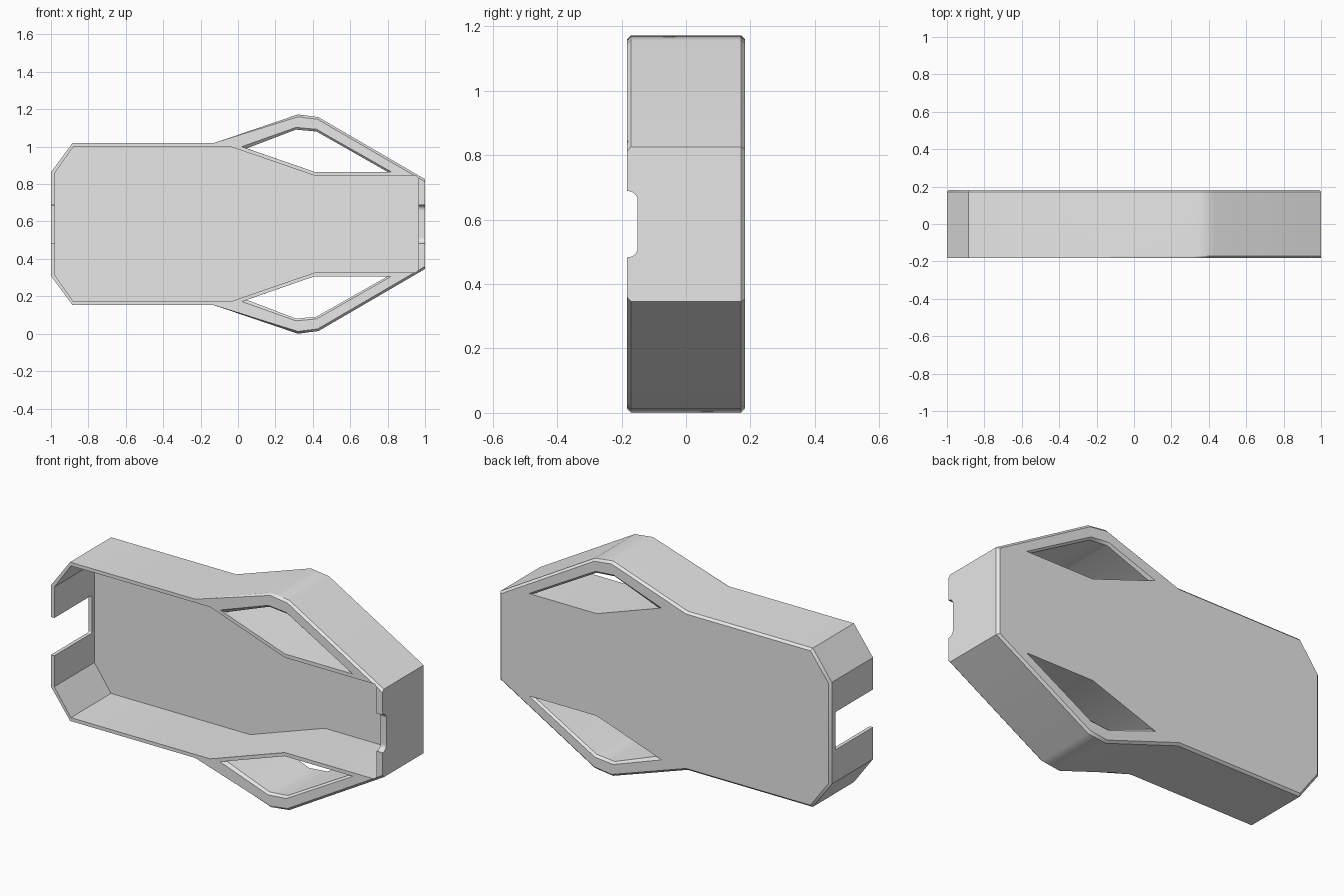
import bpy, bmesh, math
from mathutils import Vector, Matrix

MID = 0.586      # height of the mirror plane
HALF = 0.183     # half of the depth
CHAMFER = 0.012

default = bpy.data.objects.get("Cube")
if default:
    bpy.data.objects.remove(default, do_unlink=True)

grey = bpy.data.materials.new("light grey plastic")
grey.use_nodes = True
grey.diffuse_color = (0.8, 0.8, 0.8, 1)
grey.node_tree.nodes["Principled BSDF"].inputs["Base Color"].default_value = (0.8, 0.8, 0.8, 1)


def mirrored(half):
    """Close an upper half outline with its reflection."""
    return half + [(x, -z) for x, z in reversed(half)]


def loft(rings):
    """Solid through (y, outline) rings with capped ends."""
    bm = bmesh.new()
    loops = [[bm.verts.new((x, y, z + MID)) for x, z in pts] for y, pts in rings]
    n = len(loops[0])
    for a, b in zip(loops, loops[1:]):
        for i in range(n):
            j = (i + 1) % n
            bm.faces.new((a[i], a[j], b[j], b[i]))
    bm.faces.new(loops[0])
    bm.faces.new(list(reversed(loops[-1])))
    bmesh.ops.recalc_face_normals(bm, faces=bm.faces)
    return bm


def finish(bm, name):
    mesh = bpy.data.meshes.new(name)
    bm.to_mesh(mesh)
    bm.free()
    mesh.materials.append(grey)
    obj = bpy.data.objects.new(name, mesh)
    bpy.context.collection.objects.link(obj)
    return obj


def notch(name, x, y_end, radius):
    """Rounded cutter reaching from the open front to y_end."""
    y_start = -HALF - 0.1
    bm = bmesh.new()
    size = Vector((0.12, y_end - y_start, 0.206))
    bmesh.ops.create_cube(bm, size=1, matrix=Matrix.Translation(
        (x, (y_start + y_end) / 2, MID)) @ Matrix.Diagonal((*size, 1)))
    edges = [e for e in bm.edges
             if abs((e.verts[0].co - e.verts[1].co).x) > 0.1 and e.verts[0].co.y > y_end - 0.01]
    bmesh.ops.bevel(bm, geom=edges, offset=radius, segments=5, profile=0.5, affect='EDGES')
    return finish(bm, name)


# Outer shell, chamfered around the back and along the front of the side arms
outer = mirrored([(-1, 0.277), (-0.885, 0.433), (-0.13, 0.433),
                  (0.32, 0.586), (0.43, 0.572), (1, 0.24)])
bm = loft([(-HALF, outer), (HALF, outer)])


def chamfered(edge):
    a, b = (v.co for v in edge.verts)
    if abs(a.y - b.y) > 0.01:
        return False
    return a.y > 0 or (min(a.x, b.x) > -0.14 and abs(a.x - b.x) > 0.01)


bmesh.ops.bevel(bm, geom=[e for e in bm.edges if chamfered(e)],
                offset=CHAMFER, segments=1, affect='EDGES')
case = finish(bm, "case_shell")

# Main cavity, open at the front
cavity = mirrored([(-0.98, 0.272), (-0.88, 0.414), (-0.04, 0.414),
                   (0.41, 0.259), (0.95, 0.259), (0.965, 0.244)])
cutters = [finish(loft([(-0.3, cavity), (HALF - 0.02, cavity)]), "cavity_cutter")]

# Side windows with flared rims
wide = [(0.02, 0.414), (0.31, 0.517), (0.42, 0.507), (0.82, 0.279), (0.41, 0.279)]
narrow = [(0.047, 0.405), (0.31, 0.505), (0.42, 0.495), (0.8, 0.279), (0.41, 0.279)]
for side, name in ((1, "upper_window_cutter"), (-1, "lower_window_cutter")):
    w, n = ([(x, z * side) for x, z in pts] for pts in (wide, narrow))
    rim = HALF - CHAMFER
    cutters.append(finish(loft([(-0.25, w), (-HALF, w), (-rim, n),
                                (rim, n), (HALF, w), (0.25, w)]), name))

# End notches: shallow on the left, deep on the right
cutters.append(notch("shallow_notch_cutter", 1.0, -0.15, 0.03))
cutters.append(notch("deep_notch_cutter", -1.0, 0.14, 0.008))

# Cut the shell
bpy.context.view_layer.objects.active = case
for cutter in cutters:
    cutter.hide_render = True
    mod = case.modifiers.new(cutter.name, 'BOOLEAN')
    mod.operation = 'DIFFERENCE'
    mod.solver = 'EXACT'
    mod.object = cutter
    bpy.ops.object.modifier_apply(modifier=mod.name)
for cutter in cutters:
    bpy.data.objects.remove(cutter, do_unlink=True)

# Soft shading over the shallow bends
bpy.ops.object.select_all(action='DESELECT')
case.select_set(True)
bpy.ops.object.shade_smooth_by_angle(angle=math.radians(30))
weighted = case.modifiers.new("weighted_normals", 'WEIGHTED_NORMAL')
weighted.keep_sharp = True
